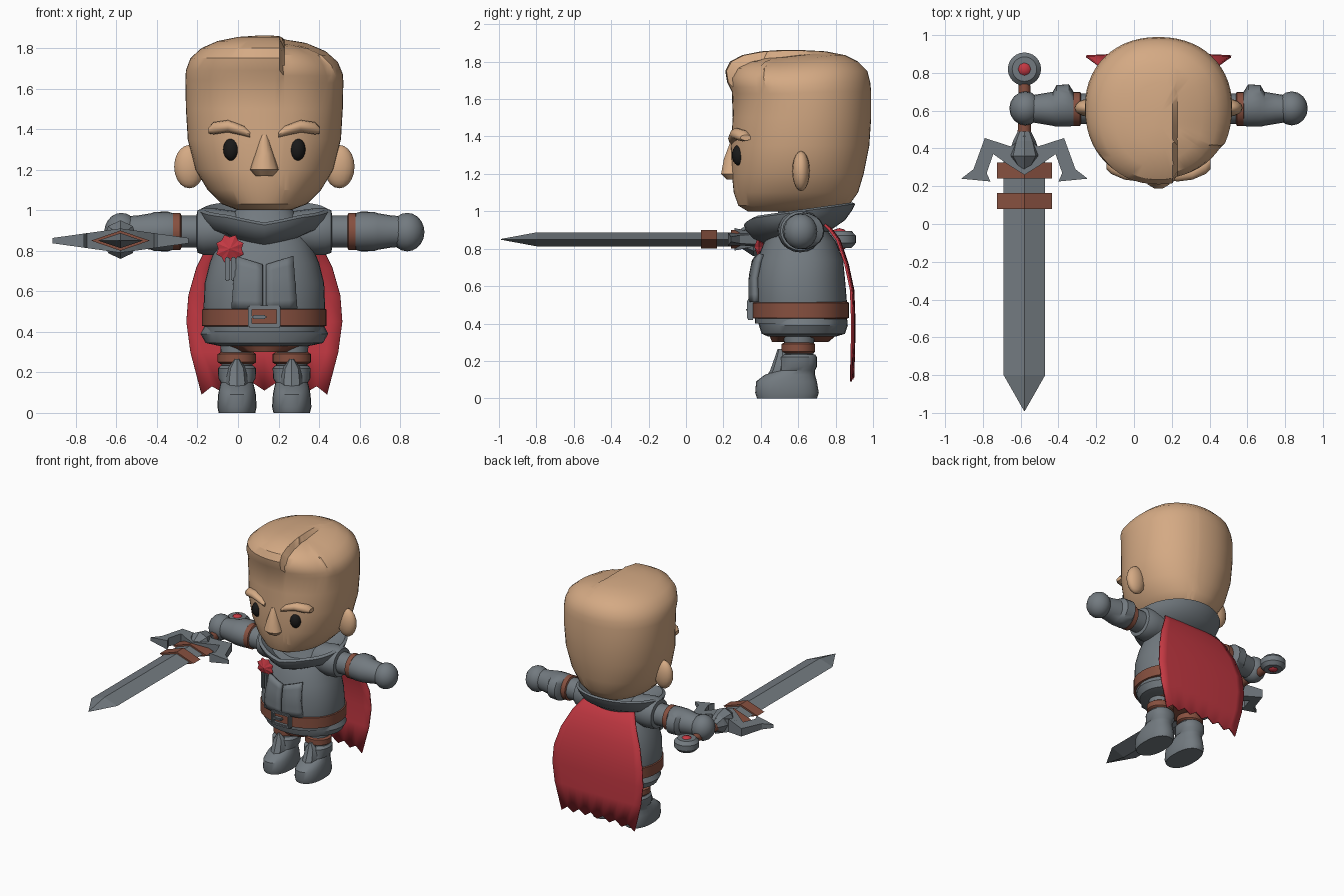
import bpy, bmesh, math
from mathutils import Vector

if "Cube" in bpy.data.objects:
    bpy.data.objects.remove(bpy.data.objects["Cube"])

CX = 0.13            # body axis
SX, SZ = -0.58, 0.85  # sword axis


def material(name, *rgb):
    m = bpy.data.materials.new(name)
    m.use_nodes = True
    m.diffuse_color = (*rgb, 1)
    m.node_tree.nodes["Principled BSDF"].inputs["Base Color"].default_value = (*rgb, 1)
    return m


SKIN = material("skin", 0.66, 0.40, 0.23)
GREY = material("steel grey", 0.17, 0.195, 0.215)
BROWN = material("leather brown", 0.24, 0.08, 0.05)
RED = material("cloth red", 0.55, 0.04, 0.055)
BLACK = material("eye black", 0.01, 0.01, 0.01)


def make(name, bm, mat, angle=40):
    """Turn a bmesh into an object; angle 0 leaves it flat shaded."""
    bmesh.ops.recalc_face_normals(bm, faces=bm.faces)
    mesh = bpy.data.meshes.new(name)
    bm.to_mesh(mesh)
    bm.free()
    mesh.materials.append(mat)
    ob = bpy.data.objects.new(name, mesh)
    bpy.context.collection.objects.link(ob)
    if angle:
        bpy.ops.object.select_all(action='DESELECT')
        ob.select_set(True)
        bpy.context.view_layer.objects.active = ob
        bpy.ops.object.shade_smooth_by_angle(angle=math.radians(angle))
    return ob


AXES = {"Z": lambda t, a, b: (a, b, t),
        "X": lambda t, a, b: (t, b, a),
        "Y": lambda t, a, b: (a, t, b)}


def loft_mesh(rings, centre, axis="Z", n=24, power=2.0):
    """Skin rings of (position, half width, low, high) along an axis."""
    bm = bmesh.new()
    loops = []
    for t, ra, lo, hi in rings:
        loop = []
        for i in range(n):
            ang = 2 * math.pi * i / n
            c, s = (math.copysign(abs(f) ** (2 / power), f)
                    for f in (math.cos(ang), math.sin(ang)))
            loop.append(bm.verts.new(AXES[axis](
                t, centre + ra * c, (lo + hi) / 2 + (hi - lo) / 2 * s)))
        loops.append(loop)
    for p, q in zip(loops, loops[1:]):
        for i in range(n):
            j = (i + 1) % n
            bm.faces.new((p[i], p[j], q[j], q[i]))
    bm.faces.new(loops[0])
    bm.faces.new(loops[-1])
    return bm


def loft(name, rings, centre, mat, angle=40, **kw):
    return make(name, loft_mesh(rings, centre, **kw), mat, angle)


def ball(name, loc, size, mat, n=16):
    bm = bmesh.new()
    bmesh.ops.create_uvsphere(bm, u_segments=n, v_segments=n // 2 + 2, radius=1)
    for v in bm.verts:
        v.co = Vector(loc) + v.co * Vector(size)
    return make(name, bm, mat, 60)


def box(name, lo, hi, mat):
    bm = bmesh.new()
    bmesh.ops.create_cube(bm, size=1)
    for v in bm.verts:
        v.co = [h if c > 0 else l for c, l, h in zip(v.co, lo, hi)]
    bmesh.ops.bevel(bm, geom=bm.edges, offset=0.006, segments=2, affect='EDGES')
    return make(name, bm, mat)


# Head, with the hair parting cut in and one side lowered
bm = loft_mesh([(1.0, 0.13, 0.33, 0.80), (1.03, 0.21, 0.28, 0.87), (1.1, 0.28, 0.255, 0.92),
                (1.2, 0.34, 0.245, 0.95), (1.35, 0.378, 0.24, 0.98), (1.5, 0.387, 0.25, 0.99),
                (1.64, 0.39, 0.245, 0.99), (1.69, 0.387, 0.22, 0.985), (1.75, 0.365, 0.21, 0.97),
                (1.8, 0.31, 0.235, 0.92), (1.835, 0.23, 0.3, 0.85), (1.855, 0.13, 0.4, 0.75),
                (1.862, 0.03, 0.5, 0.62)], CX, n=56, power=2.15)
for cut in (0.205, 0.23):
    bmesh.ops.bisect_plane(bm, geom=bm.verts[:] + bm.edges[:] + bm.faces[:],
                           plane_co=(cut, 0, 0), plane_no=(1, 0, 0))
for v in bm.verts:
    if v.co.x > 0.22 and v.co.z > 1.6:
        k = min(1, (v.co.z - 1.6) / 0.12) * max(0, min(1, (0.8 - v.co.y) / 0.3))
        v.co.z -= 0.035 * k
        v.co.y += 0.03 * k * (v.co.y < 0.4)
make("head", bm, SKIN, 32)
loft("nose", [(1.17, 0.045, 0.215, 0.3), (1.2, 0.07, 0.185, 0.3), (1.28, 0.045, 0.2, 0.3),
              (1.37, 0.02, 0.235, 0.3)], CX, SKIN, n=10)

# Torso and clothing
TORSO = [(0.4, 0.29, 0.37, 0.86), (0.52, 0.3, 0.36, 0.86), (0.64, 0.295, 0.36, 0.85),
         (0.74, 0.27, 0.38, 0.84), (0.84, 0.23, 0.42, 0.8), (0.93, 0.18, 0.47, 0.73),
         (1.02, 0.13, 0.5, 0.7)]
loft("torso", TORSO, CX, GREY, n=40, power=2.2)
loft("hips", [(0.3, 0.13, 0.46, 0.76), (0.35, 0.25, 0.44, 0.82)], CX, BROWN)
loft("skirt", [(0.33, 0.22, 0.44, 0.8), (0.345, 0.29, 0.405, 0.85), (0.39, 0.315, 0.39, 0.865),
               (0.44, 0.29, 0.38, 0.86)], CX, GREY, n=32)
loft("belt", [(0.425, 0.29, 0.37, 0.86), (0.43, 0.307, 0.35, 0.872), (0.51, 0.307, 0.35, 0.872),
              (0.517, 0.29, 0.37, 0.86)], CX, BROWN, n=40, power=2.2)
bm = loft_mesh([(0.87, 0.17, 0.45, 0.76), (0.92, 0.28, 0.36, 0.85), (0.97, 0.31, 0.32, 0.89),
                (1.0, 0.32, 0.31, 0.905), (1.01, 0.30, 0.33, 0.89), (0.95, 0.22, 0.4, 0.8)],
               CX, n=40)
for v in bm.verts:
    dip = max(0, 1 - abs(v.co.x - CX) / 0.18) if v.co.y < 0.5 else 0
    v.co.z += (v.co.y - 0.62) * 0.14 - 0.03 * dip
make("collar", bm, GREY)


def torso_front(x, z):
    for (z0, r0, f0, b0), (z1, r1, f1, b1) in zip(TORSO, TORSO[1:]):
        if z0 <= z <= z1:
            k = (z - z0) / (z1 - z0)
            r, f, b = r0 + (r1 - r0) * k, f0 + (f1 - f0) * k, b0 + (b1 - b0) * k
            u = min(1, abs(x - CX) / r)
            return (f + b) / 2 - (b - f) / 2 * (1 - u ** 2.2) ** (1 / 2.2)


# Coat panels following the chest
for side, s in (("right", -1), ("left", 1)):
    bm = bmesh.new()
    rows = []
    for i in range(7):
        k = i / 6
        row = []
        for j in range(5):
            u = j / 4
            x = CX + s * (0.008 + u * (0.15 - 0.02 * k))
            z = 0.515 + k * (0.215 + 0.04 * u)
            row.append(bm.verts.new((x, torso_front(x, z) - 0.012, z)))
        rows.append(row)
    for p, q in zip(rows, rows[1:]):
        for j in range(4):
            bm.faces.new((p[j], p[j + 1], q[j + 1], q[j]))
    ob = make(side + "_coat_panel", bm, GREY)
    ob.modifiers.new("thickness", 'SOLIDIFY').thickness = 0.03
    ob.modifiers["thickness"].offset = 0

# Buckle frame and pin
for z in (0.42, 0.51):
    box("buckle_bar", (0.05, 0.325, z), (0.21, 0.365, z + 0.02), GREY)
for x in (0.05, 0.19):
    box("buckle_side", (x, 0.325, 0.42), (x + 0.02, 0.365, 0.53), GREY)
box("buckle_pin", (0.07, 0.322, 0.463), (0.14, 0.355, 0.483), GREY)

# Brooch with ribbon tails
bm = bmesh.new()
points = 16
hub = bm.verts.new((-0.04, 0.365, 0.81))
back = bm.verts.new((-0.04, 0.45, 0.81))
rim = []
for i in range(points):
    a, r = 2 * math.pi * i / points, 0.073 if i % 2 else 0.058
    rim.append(bm.verts.new((-0.04 + r * math.cos(a), 0.39, 0.81 + r * math.sin(a))))
for i in range(points):
    for tip in (hub, back):
        bm.faces.new((rim[i], rim[(i + 1) % points], tip))
make("brooch", bm, RED, 0)
for x in (-0.065, -0.035):
    box("ribbon_tail", (x, 0.365, 0.65), (x + 0.025, 0.41, 0.77), GREY)

# Paired parts
for side, s in (("right", -1), ("left", 1)):
    def X(d):
        return CX + s * d

    ball(side + "_ear", (X(0.37), 0.615, 1.215), (0.075, 0.047, 0.107), SKIN)
    ball(side + "_eye", (X(0.163), 0.285, 1.3), (0.04, 0.04, 0.056), BLACK)
    brow = loft(side + "_eyebrow",
                [(X(0.07), 0.014, 0.23, 0.28), (X(0.1), 0.026, 0.225, 0.3),
                 (X(0.18), 0.03, 0.235, 0.31), (X(0.25), 0.03, 0.265, 0.34),
                 (X(0.275), 0.015, 0.29, 0.35)], 1.4, SKIN, axis="X", n=12)
    for v in brow.data.vertices:
        d = abs(v.co.x - CX)
        v.co.z += 0.015 - 3 * (d - 0.19) ** 2

    # Arm
    def arm(part, rings, mat, **kw):
        loft(side + part, [(X(d), *r) for d, *r in rings], 0.895, mat, axis="X", n=20, **kw)

    arm("_shoulder", [(0.14, 0.1, 0.5, 0.72), (0.25, 0.115, 0.49, 0.73), (0.3, 0.115, 0.495, 0.725),
                      (0.33, 0.105, 0.505, 0.715), (0.335, 0.08, 0.53, 0.69)], GREY)
    arm("_sleeve", [(0.28, 0.08, 0.53, 0.69), (0.43, 0.08, 0.53, 0.69)], GREY)
    arm("_arm_band", [(0.405, 0.07, 0.54, 0.68), (0.415, 0.092, 0.52, 0.7),
                      (0.45, 0.092, 0.52, 0.7), (0.46, 0.08, 0.53, 0.69)], BROWN)
    arm("_forearm", [(0.45, 0.09, 0.52, 0.7), (0.475, 0.098, 0.515, 0.74), (0.54, 0.097, 0.515, 0.735),
                     (0.56, 0.09, 0.52, 0.70), (0.62, 0.08, 0.53, 0.69), (0.68, 0.075, 0.54, 0.68)], GREY)
    ball(side + "_hand", (X(0.705), 0.612, 0.892), (0.085, 0.09, 0.095), GREY)

    # Leg and boot
    leg = X(0.135)
    loft(side + "_leg", [(0.2, 0.075, 0.53, 0.68), (0.38, 0.085, 0.52, 0.69)], leg, GREY)
    loft(side + "_leg_band", [(0.24, 0.08, 0.53, 0.68), (0.25, 0.095, 0.51, 0.69),
                              (0.29, 0.095, 0.51, 0.69), (0.3, 0.08, 0.53, 0.68)], leg, BROWN)
    loft(side + "_boot", [(0, 0.09, 0.38, 0.7), (0.03, 0.097, 0.37, 0.71), (0.09, 0.093, 0.375, 0.7),
                          (0.125, 0.086, 0.42, 0.69), (0.15, 0.08, 0.49, 0.69), (0.17, 0.092, 0.5, 0.7),
                          (0.22, 0.094, 0.5, 0.7), (0.235, 0.08, 0.52, 0.69)], leg, GREY, power=2.3)
    loft(side + "_shin_guard", [(0.08, 0.035, 0.41, 0.52), (0.15, 0.055, 0.45, 0.56),
                                (0.22, 0.045, 0.475, 0.56), (0.265, 0.012, 0.49, 0.54)],
         leg, GREY, n=8, angle=30)

# Cape with a ragged hem
bm = bmesh.new()
rows = []
cols = 12
for z, half, y in ((0.96, 0.19, 0.73), (0.91, 0.23, 0.78), (0.85, 0.27, 0.825), (0.72, 0.335, 0.87),
                   (0.58, 0.375, 0.9), (0.45, 0.385, 0.905), (0.3, 0.365, 0.905), (0.09, 0.31, 0.9)):
    row = []
    for j in range(cols + 1):
        u = 2 * j / cols - 1
        hem = (0.035 * (j % 2) + 0.02 * (1 - u * u)) if z < 0.1 else 0
        row.append(bm.verts.new((CX + half * u, y - 0.012 * u * u, z + hem)))
    rows.append(row)
for p, q in zip(rows, rows[1:]):
    for j in range(cols):
        bm.faces.new((p[j], p[j + 1], q[j + 1], q[j]))
make("cape", bm, RED).modifiers.new("thickness", 'SOLIDIFY').thickness = 0.012

# Sword
lo, hi = SZ - 0.037, SZ + 0.037
loft("blade", [(-0.99, 0.002, SZ - 0.002, SZ + 0.002), (-0.8, 0.11, lo, hi), (0.35, 0.11, lo, hi)],
     SX, GREY, angle=0, axis="Y", n=4)
for y in (0.08, 0.24):
    loft("blade_wrap", [(y, 0.145, SZ - 0.05, SZ + 0.05), (y + 0.085, 0.145, SZ - 0.05, SZ + 0.05)],
         SX, BROWN, angle=0, axis="Y", n=4)
bm = bmesh.new()
half = [(0.07, 0.41), (0.21, 0.455), (0.27, 0.29), (0.335, 0.24), (0.18, 0.225), (0.2, 0.27),
        (0.165, 0.37), (0.08, 0.31)]
outline = [(0, 0.47)] + half + [(0, 0.26)] + [(-x, y) for x, y in reversed(half)]
levels = [[bm.verts.new((SX + x, y, SZ + s * (0.06 - 0.14 * abs(x)))) for x, y in outline]
          for s in (-1, 1)]
for loop in levels:
    bm.faces.new(loop)
for i in range(len(outline)):
    j = (i + 1) % len(outline)
    bm.faces.new((levels[0][i], levels[0][j], levels[1][j], levels[1][i]))
make("sword_guard", bm, GREY, 0)
loft("guard_centre", [(0.27, 0.02, SZ - 0.03, SZ + 0.04), (0.36, 0.085, SZ - 0.09, SZ + 0.1),
                      (0.44, 0.06, SZ - 0.07, SZ + 0.08), (0.49, 0.035, SZ - 0.03, SZ + 0.04)],
     SX, GREY, angle=0, axis="Y", n=8)
loft("sword_grip", [(0.47, 0.036, SZ - 0.035, SZ + 0.035), (0.77, 0.03, SZ - 0.03, SZ + 0.03)],
     SX, BROWN, axis="Y", n=12)
loft("pommel", [(SZ - 0.045, 0.065, 0.755, 0.885), (SZ - 0.02, 0.088, 0.732, 0.908),
                (SZ + 0.02, 0.088, 0.732, 0.908), (SZ + 0.045, 0.065, 0.755, 0.885)], SX, GREY)
ball("pommel_gem", (SX, 0.82, SZ), (0.055, 0.055, 0.06), RED, 8)
